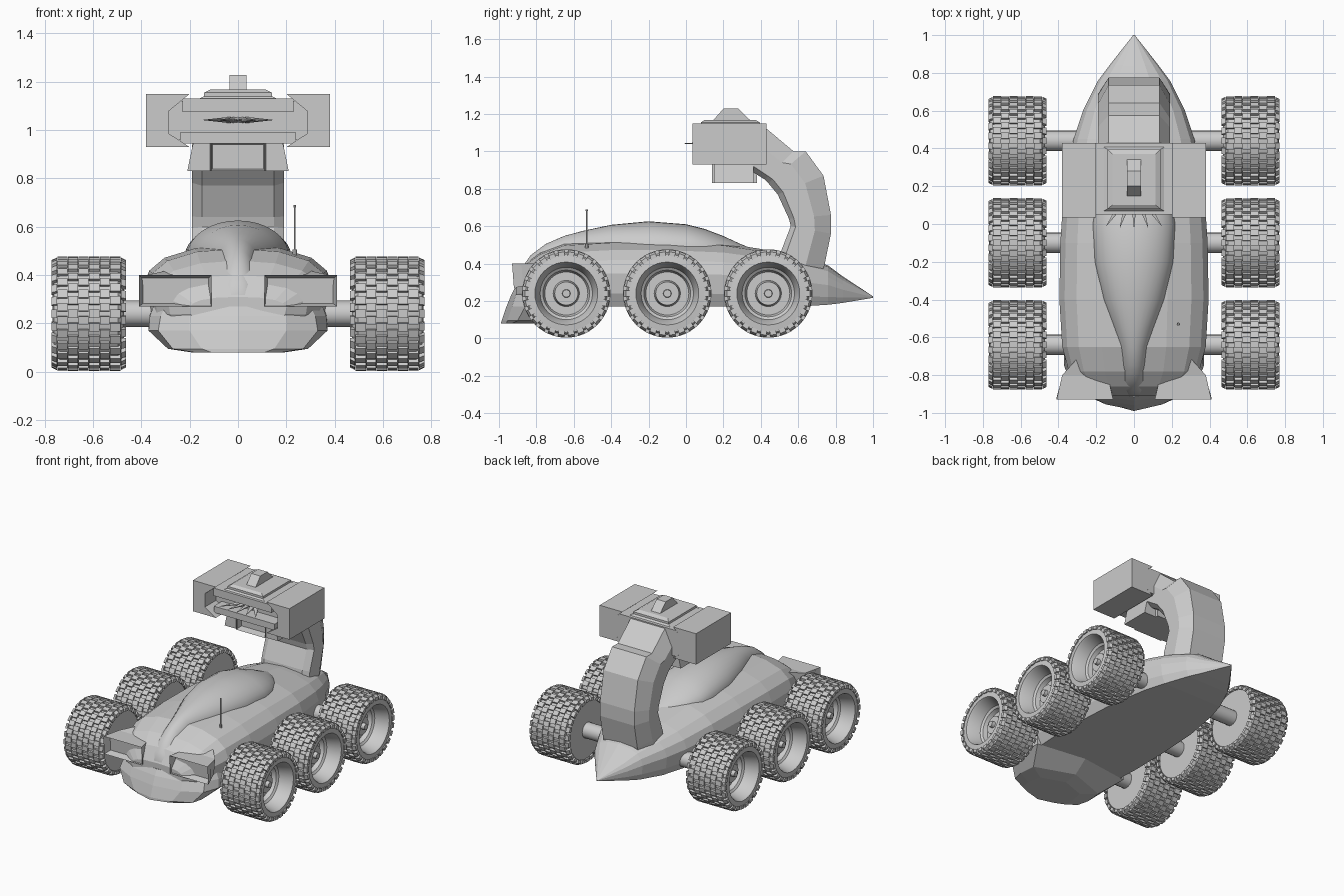
import bpy, bmesh
from math import sin, cos, pi, radians
from mathutils import Matrix, Vector

if "Cube" in bpy.data.objects:
    bpy.data.objects.remove(bpy.data.objects["Cube"])


def finish(name, bm, smooth=None):
    bmesh.ops.remove_doubles(bm, verts=bm.verts, dist=1e-5)
    bmesh.ops.recalc_face_normals(bm, faces=bm.faces)
    me = bpy.data.meshes.new(name)
    bm.to_mesh(me)
    bm.free()
    ob = bpy.data.objects.new(name, me)
    bpy.context.collection.objects.link(ob)
    if smooth:
        bpy.ops.object.select_all(action='DESELECT')
        ob.select_set(True)
        bpy.context.view_layer.objects.active = ob
        bpy.ops.object.shade_smooth_by_angle(angle=radians(smooth))
    return ob


def loft(name, rings, smooth=None):
    """Skin a list of closed rings and cap both ends."""
    bm = bmesh.new()
    vs = [[bm.verts.new(p) for p in r] for r in rings]
    n = len(rings[0])
    for a, b in zip(vs, vs[1:]):
        for i in range(n):
            j = (i + 1) % n
            bm.faces.new((a[i], a[j], b[j], b[i]))
    bm.faces.new(vs[0])
    bm.faces.new(vs[-1])
    return finish(name, bm, smooth)


def mirror_ring(half):
    """Close a half outline across x = 0."""
    return half + [(-x, y, z) for x, y, z in reversed(half) if x > 1e-6]


def box(bm, x0, x1, y0, y1, z0, z1):
    m = Matrix.Translation(((x0 + x1) / 2, (y0 + y1) / 2, (z0 + z1) / 2)) @ \
        Matrix.Diagonal((x1 - x0, y1 - y0, z1 - z0, 1))
    return bmesh.ops.create_cube(bm, size=1, matrix=m)['verts']


def recess_front(bm, border, depth):
    """Frame and sink the face pointing most towards -y."""
    bm.normal_update()
    f = min(bm.faces, key=lambda f: f.normal.y)
    bmesh.ops.inset_region(bm, faces=[f], thickness=border)
    bmesh.ops.translate(bm, verts=f.verts, vec=(0, depth, 0))


def cylinder(name, p, q, r, seg=16, smooth=40):
    bm = bmesh.new()
    d = Vector(q) - Vector(p)
    m = Matrix.Translation((Vector(p) + Vector(q)) / 2) @ d.to_track_quat('Z', 'Y').to_matrix().to_4x4()
    bmesh.ops.create_cone(bm, cap_ends=True, segments=seg, radius1=r, radius2=r, depth=d.length, matrix=m)
    return finish(name, bm, smooth)


# Hull: stations (y, half width, bottom, top)
stations = [(1.0, .004, .217, .225), (.84, .13, .19, .33), (.76, .19, .18, .39), (.6, .27, .17, .44),
            (.45, .32, .17, .47), (.2, .37, .17, .51), (-.1, .39, .17, .525), (-.4, .395, .17, .525),
            (-.65, .38, .17, .51), (-.78, .345, .18, .46), (-.86, .29, .2, .40), (-.91, .2, .22, .31)]
section = [(0, 0), (.88, 0), (.97, .2), (1, .5), (.93, .7), (.77, .85), (.45, .96), (0, 1)]
loft("hull", [mirror_ring([(u * w, y, zb + v * (zt - zb)) for u, v in section if True][:-1]
                          + [(0, y, zt)]) for y, w, zb, zt in stations])

# Chin scoop: stacked outlines
levels = [(.08, [(0, -.99), (.11, -.96), (.18, -.93), (.19, -.86), (.17, -.76), (0, -.70)]),
          (.095, [(0, -.985), (.15, -.955), (.27, -.90), (.29, -.82), (.28, -.7), (0, -.6)]),
          (.17, [(0, -.96), (.2, -.93), (.33, -.86), (.37, -.75), (.37, -.55), (0, -.5)]),
          (.23, [(0, -.935), (.2, -.91), (.32, -.83), (.365, -.74), (.37, -.55), (0, -.5)]),
          (.27, [(0, -.915), (.18, -.89), (.3, -.82), (.35, -.74), (.36, -.55), (0, -.5)])]
loft("chin_scoop", [mirror_ring([(x, y, z) for x, y in pts]) for z, pts in levels])

# Canopy: smooth teardrop, stations (y, half width, base, top)
canopy = [(.34, .02, .46, .485), (.28, .10, .46, .51), (.2, .165, .46, .547), (.1, .205, .47, .585),
          (0, .22, .48, .61), (-.2, .21, .48, .626), (-.4, .165, .48, .607), (-.55, .11, .47, .575),
          (-.65, .08, .45, .548), (-.75, .072, .40, .505), (-.83, .072, .34, .445), (-.88, .068, .31, .375),
          (-.905, .04, .30, .325)]
loft("canopy", [[(w * cos(a), y, zb + (zt - zb) * max(0, sin(a))) for a in [pi * i / 16 for i in range(17)]]
                for y, w, zb, zt in canopy], 50)

# Headlight pods
for s, side in ((1, "right"), (-1, "left")):
    bm = bmesh.new()
    outer = [(.11, -.93, .40), (.41, -.93, .40), (.41, -.92, .27), (.11, -.92, .27)]
    mid = [(.14, -.80, .40), (.38, -.80, .40), (.37, -.80, .29), (.14, -.80, .29)]
    back = [(.16, -.70, .42), (.29, -.70, .42), (.29, -.70, .32), (.16, -.70, .32)]
    rings = [[bm.verts.new((s * x, y, z)) for x, y, z in r] for r in (outer, mid, back)]
    for a, b in zip(rings, rings[1:]):
        for i in range(4):
            bm.faces.new((a[i], a[(i + 1) % 4], b[(i + 1) % 4], b[i]))
    bm.faces.new(rings[0])
    bm.faces.new(rings[-1])
    bmesh.ops.recalc_face_normals(bm, faces=bm.faces)
    recess_front(bm, .018, .05)
    finish("headlight_" + side, bm)

# Tail arm: (inner y, inner z, outer y, outer z), chamfered section
arm = [(.50, .40, .72, .33), (.51, .47, .74, .39), (.56, .60, .775, .56), (.55, .64, .775, .66),
       (.49, .77, .735, .87), (.44, .83, .64, 1.0), (.42, .85, .575, 1.0), (.34, .90, .42, 1.13)]
cut = [(.15, 0), (.19, .12), (.19, .6), (.135, 1)]
loft("tail_arm", [mirror_ring([(x, iy + t * (oy - iy), iz + t * (oz - iz)) for x, t in cut])
                  for iy, iz, oy, oz in arm])

# Tail head: notched side blocks
notch = [(.38, .93), (.38, 1.15), (.20, 1.15), (.285, 1.08), (.285, .985), (.20, .93)]
for s, side in ((1, "right"), (-1, "left")):
    loft("head_block_" + side, [[(s * x, y, z) for x, z in notch] for y in (.035, .43)])

# Tail head: jaws and core between the blocks
bm = bmesh.new()
box(bm, -.23, .23, .05, .43, 1.075, 1.13)
box(bm, -.24, .24, .07, .43, .945, .99)
box(bm, -.29, .29, .16, .43, .96, 1.12)
finish("head_core", bm)


def rect(x, y0, y1, z):
    return [(-x, y0, z), (x, y0, z), (x, y1, z), (-x, y1, z)]


loft("head_hatch", [rect(.18, .06, .42, 1.12), rect(.14, .08, .395, 1.14), rect(.14, .08, .395, 1.155),
                    rect(.115, .10, .37, 1.168)])
loft("head_knob", [rect(.036, .14, .35, 1.16), rect(.036, .20, .28, 1.228)])

# Lower sensor box
bm = bmesh.new()
box(bm, -.115, .115, .14, .38, .83, .95)
recess_front(bm, .014, .05)
for s in (1, -1):
    vs = box(bm, *sorted((s * .11, s * .21)), .15, .36, .83, .95)
    for v in vs:
        if abs(v.co.x) > .2 and v.co.z > .9:
            v.co.x = s * .185
finish("sensor_box", bm)

# Claws inside the mouth
bm = bmesh.new()
for i in range(-2, 3):
    m = Matrix.Translation((i * .045, .08 - abs(i) * .004, 1.042)) @ Matrix.Rotation(i * .3, 4, 'Z') @ \
        Matrix.Diagonal((1, 1, .5, 1)) @ Matrix.Rotation(pi / 2, 4, 'X')
    bmesh.ops.create_cone(bm, cap_ends=True, segments=6, radius1=.026, radius2=.001, depth=.2, matrix=m)
finish("mouth_claws", bm)

# Antenna
cylinder("antenna_rod", (.235, -.53, .44), (.235, -.53, .69), .0035, 8)
cylinder("antenna_base", (.235, -.53, .44), (.235, -.53, .505), .009, 8)
cylinder("antenna_tip", (.235, -.53, .68), (.235, -.53, .69), .006, 8)

# Wheel: lathed body, profile (radius, x from wheel inner side)
prof = [(0, .01), (.195, .01), (.212, .02), (.224, .035), (.224, .275), (.21, .30), (.168, .305), (.162, .295),
        (.14, .21), (.125, .20), (.115, .17), (.07, .17), (.062, .215), (.022, .215), (.02, .24), (0, .24)]
bm = bmesh.new()
vs = [bm.verts.new((x, r, 0)) for r, x in prof]
es = [bm.edges.new(e) for e in zip(vs, vs[1:])]
bmesh.ops.spin(bm, geom=vs + es, cent=(0, 0, 0), axis=(1, 0, 0), angle=2 * pi, steps=40)
tyre = finish("wheel_1", bm, 30)

# Tread: staggered blocks in columns
bm = bmesh.new()
edges = [0, .024, .068, .111, .155, .199, .242, .286, .31]
N = 26
for c, (x0, x1) in enumerate(zip(edges, edges[1:])):
    top = .222 if c in (0, 7) else .236
    for k in range(N):
        bv = box(bm, x0 + .001, x1 - .001, -.017, .017, .2, top)
        for v in bv:  # sloped shoulder blocks
            if v.co.z > .21 and ((c == 0 and v.co.x > .012) or (c == 7 and v.co.x > .298 - .012 + .012)):
                v.co.z = .222
            if v.co.z > .21 and c == 0 and v.co.x > .012 or v.co.z > .21 and c == 7 and v.co.x < .298:
                v.co.z = .233
        bmesh.ops.rotate(bm, verts=bv, matrix=Matrix.Rotation(2 * pi * (k + .5 * (c % 2)) / N, 3, 'X'))
tread = finish("tread_1", bm)

# Place six wheels and three axles
n = 0
for y in (-.64, -.10, .44):
    cylinder("axle", (-.49, y, .24), (.49, y, .24), .054, 20)
    for s in (1, -1):
        n += 1
        for src, label in ((tyre, "wheel_"), (tread, "tread_")):
            ob = src if n == 1 else src.copy()
            if n > 1:
                bpy.context.collection.objects.link(ob)
                ob.name = label + str(n)
            ob.location = (s * .462, y, .24)
            ob.rotation_euler = (0, 0, 0 if s > 0 else pi)
